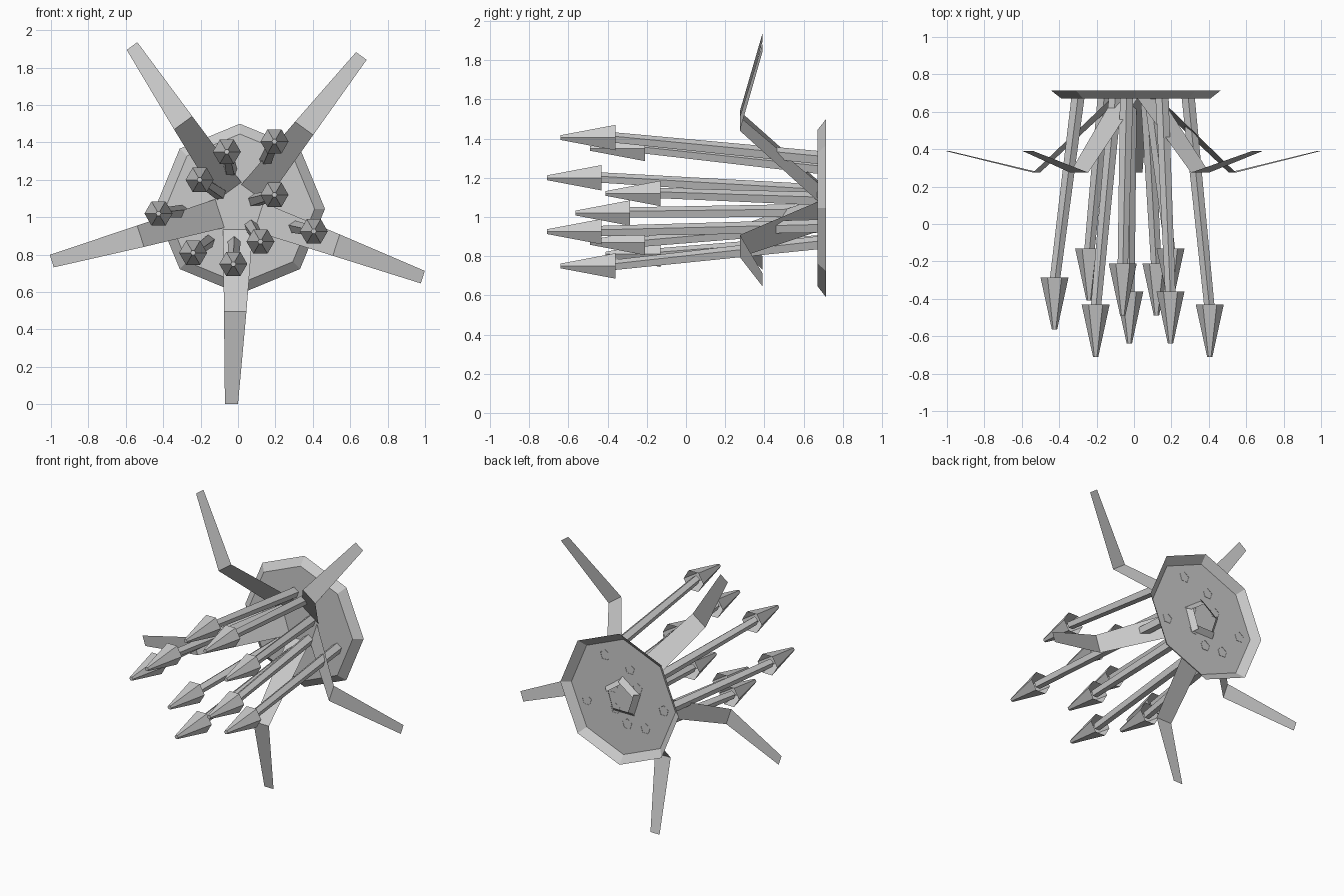
import bpy
from math import sin, cos, pi, tau, radians

if "Cube" in bpy.data.objects:
    bpy.data.objects.remove(bpy.data.objects["Cube"])

CX, CZ = 0.01, 1.045   # flower axis (runs along y)


def make_object(name, verts, faces):
    mesh = bpy.data.meshes.new(name)
    mesh.from_pydata(verts, [], faces)
    mesh.update()
    obj = bpy.data.objects.new(name, mesh)
    bpy.context.collection.objects.link(obj)
    return obj


def loft(name, sides, rings, start=0.0, cap_first=False, cap_last=False):
    """Skin rings (x, y, z, radius), each lying in an xz plane, ordered back to front."""
    verts, faces = [], []
    for x, y, z, r in rings:
        for i in range(sides):
            a = start + tau * i / sides
            verts.append((x + r * cos(a), y, z + r * sin(a)))
    for k in range(len(rings) - 1):
        for i in range(sides):
            j = (i + 1) % sides
            a, b = k * sides, (k + 1) * sides
            faces.append((a + j, a + i, b + i, b + j))
    if cap_first:
        faces.append(tuple(reversed(range(sides))))
    if cap_last:
        n = (len(rings) - 1) * sides
        faces.append(tuple(range(n, n + sides)))
    return make_object(name, verts, faces)


# Octagonal cup, open at the back
loft("flower_cup", 8, [(CX, 0.715, CZ, 0.455), (CX, 0.672, CZ, 0.40)],
     cap_last=True)

# Five bent petals: (distance from axis, y, left edge, right edge)
profile = [(0.08, 0.705, -0.08, 0.06), (0.11, 0.672, -0.09, 0.07),
           (0.55, 0.275, -0.085, 0.035), (1.043, 0.39, -0.08, -0.01)]
for n in range(5):
    t = radians(72 * n)
    verts = []
    for r, y, left, right in profile:
        for u in (left, right):
            verts.append((CX + u * cos(t) + r * sin(t), y,
                          CZ + u * sin(t) - r * cos(t)))
    faces = [(2 * k, 2 * k + 1, 2 * k + 3, 2 * k + 2) for k in range(3)]
    make_object(f"petal_{n + 1}", verts, faces)

# Stamens: tip x, y, z and base x, z
stamens = [
    (-0.06, -0.49, 1.35, -0.04, 1.25),
    (0.195, -0.64, 1.405, 0.15, 1.30),
    (-0.205, -0.71, 1.20, -0.10, 1.13),
    (0.195, -0.41, 1.12, 0.09, 1.09),
    (-0.425, -0.565, 1.02, -0.30, 1.03),
    (0.405, -0.71, 0.925, 0.29, 0.95),
    (0.12, -0.49, 0.87, 0.07, 0.95),
    (-0.025, -0.64, 0.75, -0.02, 0.865),
    (-0.24, -0.41, 0.81, -0.16, 0.87),
]
for n, (x, y, z, bx, bz) in enumerate(stamens, 1):
    loft(f"stamen_stem_{n}", 5, [(bx, 0.674, bz, 0.037),
                                 (x, y + 0.25, z, 0.029)], start=pi / 2)
    loft(f"stamen_tip_{n}", 6, [(x, y + 0.28, z, 0.075),
                                (x, y, z, 0.014)], cap_last=True)
